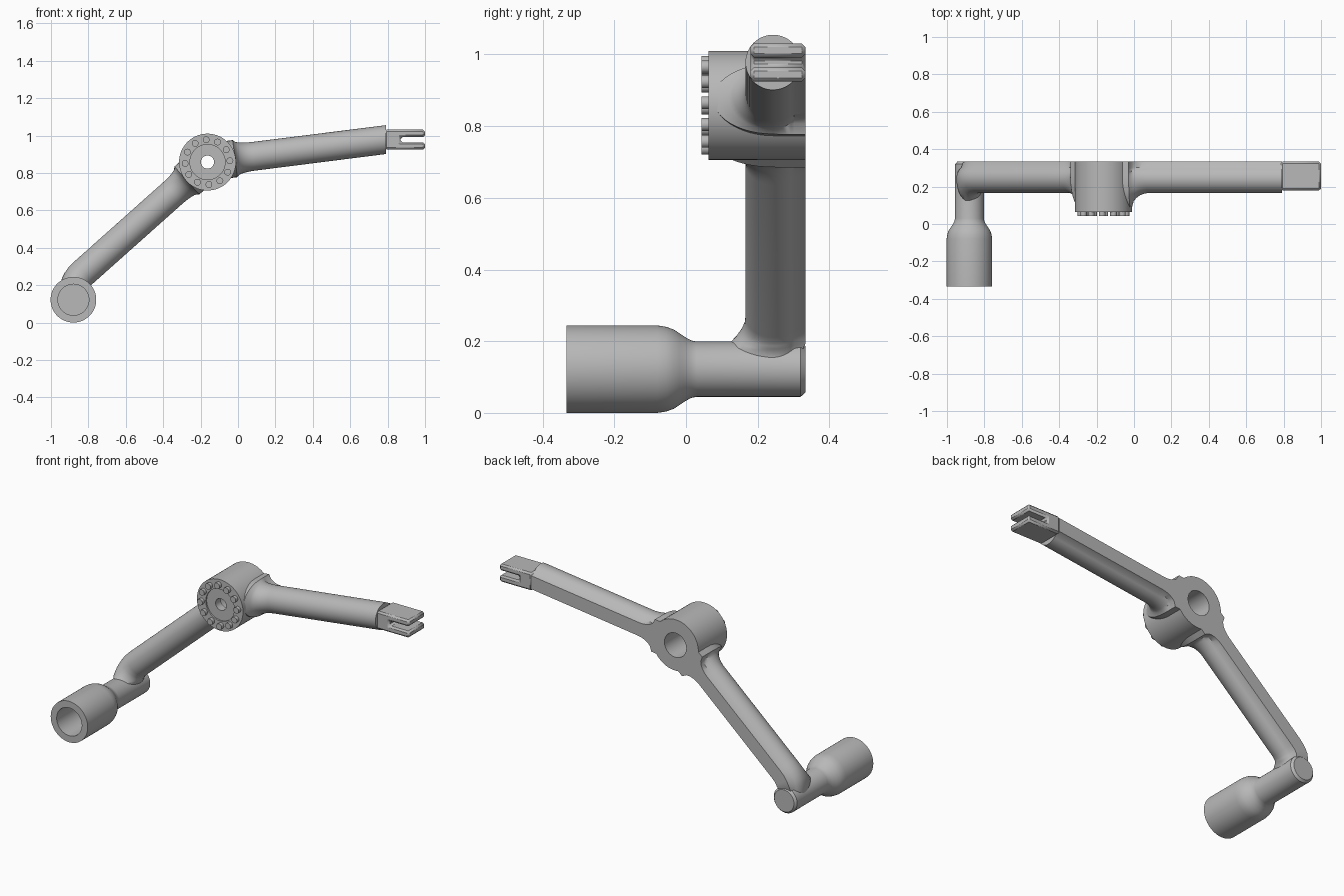
import bpy, bmesh, math
from mathutils import Vector

cube = bpy.data.objects.get("Cube")
if cube:
    bpy.data.objects.remove(cube, do_unlink=True)

grey = bpy.data.materials.new("plain_grey")
grey.use_nodes = True
grey.diffuse_color = (0.48, 0.48, 0.48, 1)
grey.node_tree.nodes["Principled BSDF"].inputs["Base Color"].default_value = (0.48, 0.48, 0.48, 1)

BACK = 0.333      # flat rear plane shared by all parts
AXIS_Y = 0.243    # depth of the arm centre lines
R = 0.077         # tube radius
HUB = Vector((-0.163, 0.858))
SOCKET = Vector((-0.88, 0.122))


def finish(bm, name, angle=35):
    bmesh.ops.recalc_face_normals(bm, faces=bm.faces)
    mesh = bpy.data.meshes.new(name)
    bm.to_mesh(mesh)
    bm.free()
    mesh.materials.append(grey)
    obj = bpy.data.objects.new(name, mesh)
    bpy.context.collection.objects.link(obj)
    bpy.ops.object.select_all(action='DESELECT')
    obj.select_set(True)
    bpy.context.view_layer.objects.active = obj
    bpy.ops.object.shade_smooth_by_angle(angle=math.radians(angle))
    return obj


def lathe(name, centre, profile, closed=False, steps=64):
    """Turn (radius, y) points around an axis parallel to y."""
    bm = bmesh.new()
    verts = [bm.verts.new((centre.x + r, y, centre.y)) for r, y in profile]
    pairs = list(zip(verts, verts[1:]))
    if closed:
        pairs.append((verts[-1], verts[0]))
    edges = [bm.edges.new(p) for p in pairs]
    bmesh.ops.spin(bm, geom=verts + edges, cent=(centre.x, 0, centre.y), axis=(0, 1, 0),
                   angle=2 * math.pi, steps=steps, use_duplicate=False)
    bmesh.ops.remove_doubles(bm, verts=bm.verts, dist=1e-5)
    return finish(bm, name)


def section(w, front, strip, back):
    """Round front, flat strip at the rear, as (side, y) points."""
    half = []
    for i in range(13):
        t = math.radians(90 - 90 * i / 12)
        half.append((w * math.cos(t), AXIS_Y - front * math.sin(t)))
    for i in range(1, 6):
        t = math.radians(10 * i)
        half.append((max(w * math.cos(t), strip), min(AXIS_Y + R * math.sin(t), back)))
    half.append((strip, back))
    return half + [(-a, y) for a, y in reversed(half[1:])]


def arm(name, stations, last_side=None):
    """Sweep changing sections; each station is (point, w, front, strip, back)."""
    bm = bmesh.new()
    rings = []
    pts = [s[0] for s in stations]
    for i, (p, *shape) in enumerate(stations):
        tangent = (pts[min(i + 1, len(pts) - 1)] - pts[max(i - 1, 0)]).normalized()
        side = Vector((-tangent.y, tangent.x))
        if last_side and i == len(pts) - 1:
            side = last_side
        rings.append([bm.verts.new((p.x + side.x * a, y, p.y + side.y * a))
                      for a, y in section(*shape)])
    for r0, r1 in zip(rings, rings[1:]):
        for j in range(len(r0)):
            k = (j + 1) % len(r0)
            bm.faces.new((r0[j], r0[k], r1[k], r1[j]))
    bm.faces.new(rings[0])
    bm.faces.new(rings[-1])
    return finish(bm, name)


def flare(direction):
    """Fillet stations where an arm grows out of the hub."""
    out = []
    for i in range(9):
        u = i / 8
        k = 1 - math.sqrt(1 - (1 - u) ** 2)      # quarter circle fillet
        d = 0.148 + 0.1 * u
        out.append((HUB + direction * d, R + 0.022 * k, R + 0.09 * k, 0.04 + 0.06 * k, BACK))
    return [(HUB + direction * 0.11, 0.1, 0.168, 0.1, BACK)] + out


# Hub with recessed front disc, screw hole and rear bore
lathe("hub", HUB, [(0.035, 0.072), (0.094, 0.072), (0.094, 0.063), (0.152, 0.063),
                   (0.152, BACK), (0.072, BACK), (0.072, 0.12), (0.035, 0.12)], closed=True)

# Ring of pins on the hub face
for i in range(12):
    a = math.radians(3.5 + 30 * i)
    pos = HUB + Vector((math.cos(a), math.sin(a))) * 0.12
    lathe(f"hub_pin_{i + 1}", pos, [(0, 0.043), (0.018, 0.043), (0.018, 0.07), (0, 0.07)], steps=20)

# Socket cup with its neck and chamfered rear end
lathe("socket", SOCKET, [(0, -0.13), (0.083, -0.13), (0.083, -BACK), (0.122, -BACK),
                         (0.122, -0.08), (0.118, -0.055), (0.111, -0.035), (0.1, -0.018),
                         (0.088, 0), (0.08, 0.015), (R, 0.03), (R, 0.32), (0.065, BACK), (0, BACK)])

# Upper arm, cut square at the tip
tip = Vector((0.79, 0.978))
arm("upper_arm", flare((tip - HUB).normalized()) + [(tip, R, R, 0.04, BACK)],
    last_side=Vector((0, 1)))

# Lower arm with an elbow that drops into the socket neck
bend = Vector((-0.825, 0.268))
lower = flare((bend - HUB).normalized())
lower.append((bend, R, R, 0.04, BACK))
for x, z, w, front, back in [(-0.848, 0.245, R, 0.08, BACK), (-0.861, 0.226, R, 0.09, BACK),
                             (-0.87, 0.208, R, 0.105, BACK), (-0.876, 0.19, 0.075, 0.125, 0.328),
                             (-0.88, 0.16, 0.07, 0.125, 0.32), (-0.88, 0.125, 0.07, 0.11, 0.32)]:
    lower.append((Vector((x, z)), w, front, 0.04, back))
arm("lower_arm", lower)

# Slotted fork at the tip of the upper arm
bm = bmesh.new()
half = [(0.785, 0.053), (1.0, 0.053), (1.0, 0.014), (0.87, 0.014)]
outline = half + [(x, -z) for x, z in reversed(half)]
face = bm.faces.new([bm.verts.new((x, 0.18, tip.y + z)) for x, z in outline])
new = bmesh.ops.extrude_face_region(bm, geom=[face])["geom"]
bmesh.ops.translate(bm, vec=(0, BACK - 0.18, 0),
                    verts=[v for v in new if isinstance(v, bmesh.types.BMVert)])
fork = finish(bm, "tip_fork", angle=20)
bevel = fork.modifiers.new("chamfer", 'BEVEL')
bevel.width = 0.01
bevel.segments = 1
